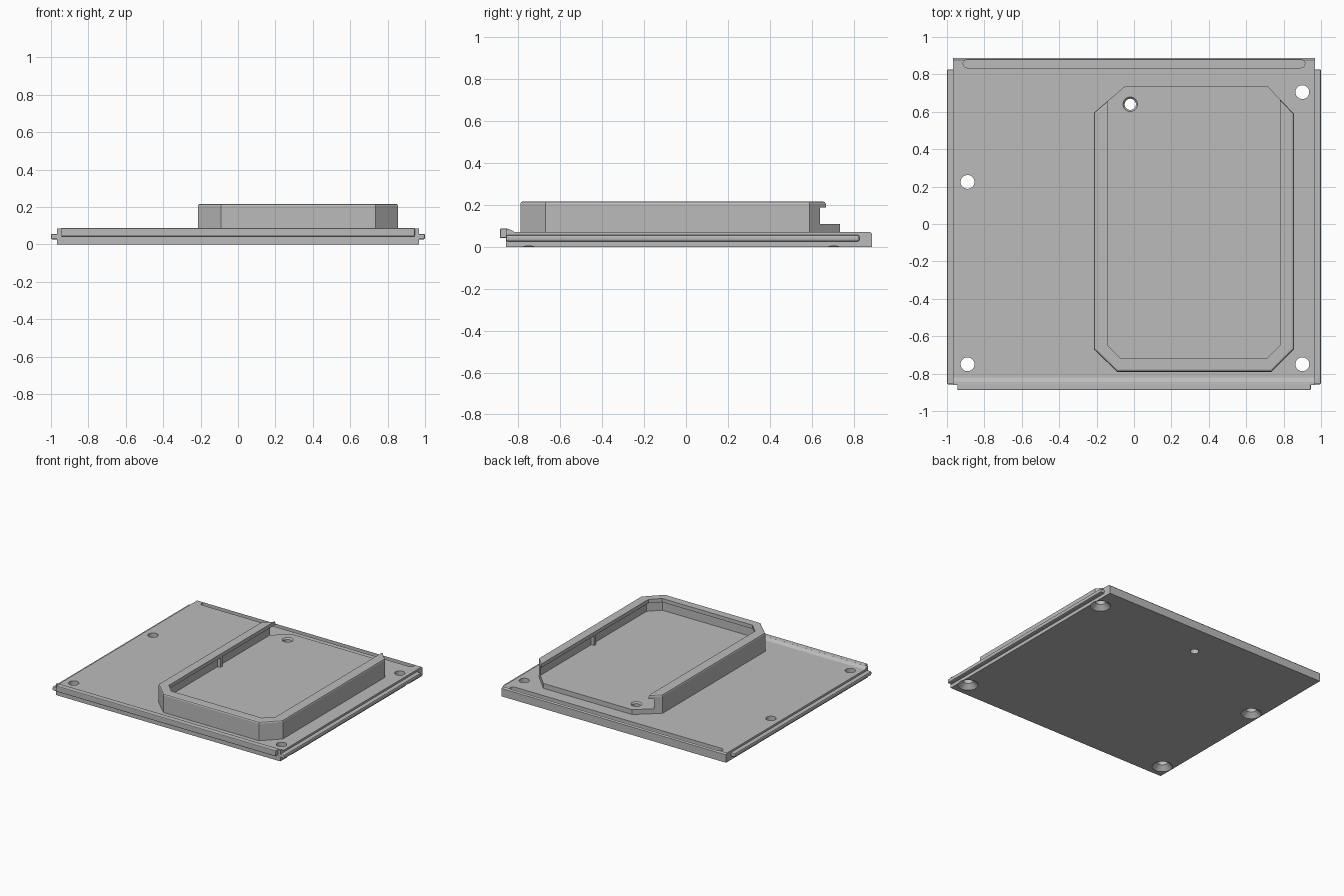
import bpy, bmesh, math
from mathutils import Vector

old = bpy.data.objects.get("Cube")
if old:
    bpy.data.objects.remove(old, do_unlink=True)

grey = bpy.data.materials.new("mid_grey")
grey.use_nodes = True
grey.diffuse_color = (0.5, 0.5, 0.5, 1)
grey.node_tree.nodes["Principled BSDF"].inputs["Base Color"].default_value = (0.5, 0.5, 0.5, 1)


def finish(name, bm):
    bmesh.ops.recalc_face_normals(bm, faces=bm.faces)
    mesh = bpy.data.meshes.new(name)
    bm.to_mesh(mesh)
    bm.free()
    mesh.materials.append(grey)
    obj = bpy.data.objects.new(name, mesh)
    bpy.context.collection.objects.link(obj)
    return obj


def prism(name, outline, low, high, axis="z", rim=0):
    """Extrude an outline along z (x, y points) or along x (y, z points)."""
    bm = bmesh.new()
    place = (lambda a, b: (a, b, low)) if axis == "z" else (lambda a, b: (low, a, b))
    face = bm.faces.new([bm.verts.new(place(a, b)) for a, b in outline])
    top = bmesh.ops.extrude_face_region(bm, geom=[face])["geom"]
    shift = Vector((0, 0, high - low)) if axis == "z" else Vector((high - low, 0, 0))
    bmesh.ops.translate(bm, vec=shift, verts=[g for g in top if isinstance(g, bmesh.types.BMVert)])
    if rim:
        edges = [g for g in top if isinstance(g, bmesh.types.BMEdge)]
        bmesh.ops.bevel(bm, geom=edges, offset=rim, segments=2, profile=0.5, affect="EDGES")
    return finish(name, bm)


def box(name, low, high, bevel=0):
    bm = bmesh.new()
    bmesh.ops.create_cube(bm, size=1)
    for v in bm.verts:
        v.co = [(a + b) / 2 + c * (b - a) for a, b, c in zip(low, high, v.co)]
    if bevel:
        bmesh.ops.bevel(bm, geom=bm.edges[:], offset=bevel, segments=2, profile=0.5, affect="EDGES")
    return finish(name, bm)


def cone(name, x, y, z1, z2, r1, r2):
    bm = bmesh.new()
    bmesh.ops.create_cone(bm, cap_ends=True, segments=32, radius1=r1, radius2=r2, depth=z2 - z1)
    bmesh.ops.translate(bm, vec=(x, y, (z1 + z2) / 2), verts=bm.verts)
    return finish(name, bm)


def cut(obj, cutters):
    for cutter in cutters:
        mod = obj.modifiers.new("cut", "BOOLEAN")
        mod.operation, mod.solver, mod.object = "DIFFERENCE", "EXACT", cutter
        bpy.context.view_layer.objects.active = obj
        bpy.ops.object.modifier_apply(modifier=mod.name)


def bay(name, x1, x2, y, corner, low, high):
    """Chamfered opening that runs out past the back."""
    return prism(name, [(x1, 1), (x1, y + corner), (x1 + corner, y), (x2 - corner, y),
                        (x2, y + corner), (x2, 1)], low, high)


# Base plate with a raised front lip and softened back edge
plate = prism("base_plate", [(-0.86, 0), (0.888, 0), (0.888, 0.062), (0.878, 0.072), (-0.82, 0.072),
                             (-0.845, 0.086), (-0.86, 0.086)], -0.967, 0.967, "x")

# Tray block
tray = prism("tray", [(-0.215, -0.67), (-0.09, -0.79), (0.735, -0.79), (0.855, -0.67),
                      (0.855, 0.59), (0.715, 0.735), (-0.05, 0.735), (-0.215, 0.595)],
             0.06, 0.217, rim=0.012)

# Countersunk screw holes
plate_cutters = []
for x, y in [(-0.89, 0.225), (-0.89, -0.75), (0.9, -0.75), (0.9, 0.705)]:
    plate_cutters.append(cone("screw_hole_cutter", x, y, -0.1, 0.2, 0.037, 0.037))
    plate_cutters.append(cone("countersink_cutter", x, y, -0.01, 0.036, 0.082, 0.036))

# Rounded groove along the back
ends = []
for side in (1, -1):
    for i in range(9):
        a = side * math.pi / 2 - math.pi / 2 + math.pi * (i / 8 - 0.5) + math.pi * (side < 0) * 2
        ends.append((side * 0.892 + 0.022 * math.cos(a), 0.857 + 0.022 * math.sin(a)))
plate_cutters.append(prism("groove_cutter", ends, 0.04, 0.2))

# Tray opening, undercut slot and chamfered pin hole
opening = bay("opening_cutter", -0.14, 0.78, -0.72, 0.07, 0.11, 0.4)
slot = bay("slot_cutter", -0.168, 0.808, -0.748, 0.08, 0.11, 0.188)
pin = cone("pin_cutter", -0.02, 0.64, -0.1, 0.3, 0.03, 0.03)
pin_rim = cone("pin_rim_cutter", -0.02, 0.64, 0.096, 0.116, 0.028, 0.044)

cut(plate, plate_cutters + [pin])
cut(tray, [opening, slot, pin, pin_rim])
for cutter in plate_cutters + [opening, slot, pin, pin_rim]:
    bpy.data.objects.remove(cutter, do_unlink=True)

# Front tongue
box("front_tongue", (-0.945, -0.888, 0.042), (0.945, -0.85, 0.088), 0.006)

# Side rails and the small ribs inside the slot
for name, s, rib_x in (("left", 1, 0.798), ("right", -1, -0.158)):
    xs = sorted((s * 0.955, s))
    box(name + "_rail", (xs[0], -0.858, 0.026), (xs[1], 0.827, 0.056), 0.008)
    box(name + "_slot_rib", (rib_x - 0.014, -0.012, 0.105), (rib_x + 0.014, 0.012, 0.192))
